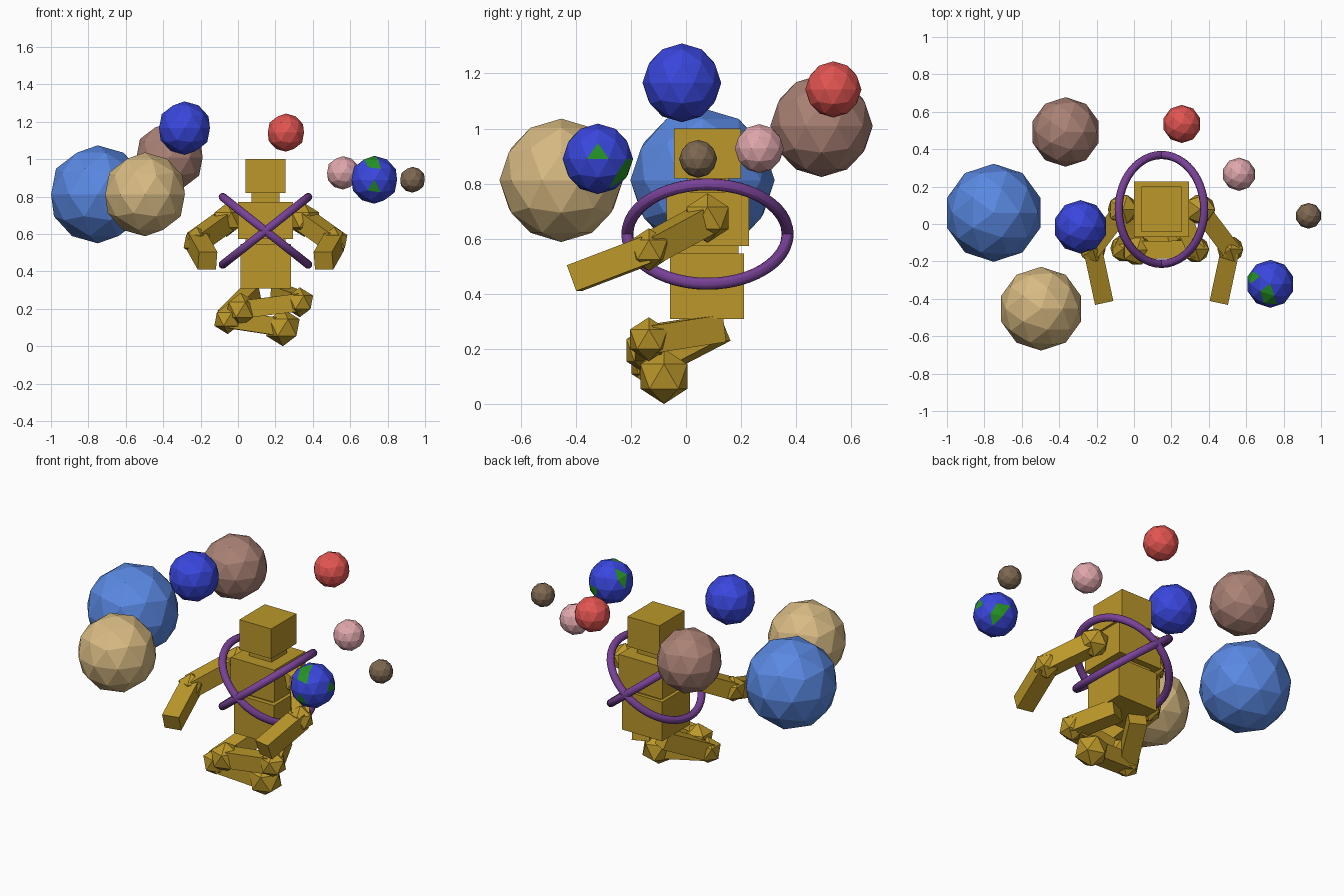
import bpy
import bmesh
from math import radians
from mathutils import Vector

if "Cube" in bpy.data.objects:
    bpy.data.objects.remove(bpy.data.objects["Cube"])

CX, CY = 0.147, 0.08   # body axis


def material(name, rgb):
    m = bpy.data.materials.new(name)
    m.diffuse_color = (*[(c / 255) ** 2.2 for c in rgb], 1)
    m.use_nodes = True
    m.node_tree.nodes["Principled BSDF"].inputs["Base Color"].default_value = m.diffuse_color
    return m


GOLD = material("gold", (186, 150, 46))
PURPLE = material("purple", (120, 68, 150))
GREEN = material("green", (42, 145, 42))
NAVY = material("deep_blue", (60, 72, 220))


def finish(name, mat):
    ob = bpy.context.object
    ob.name = name
    ob.data.materials.append(mat)
    return ob


def ball(name, loc, r, mat, sub=2):
    bpy.ops.mesh.primitive_ico_sphere_add(subdivisions=sub, radius=r, location=loc)
    return finish(name, mat)


def box(name, lo, hi):
    lo, hi = Vector(lo), Vector(hi)
    bpy.ops.mesh.primitive_cube_add(size=1, location=(lo + hi) / 2)
    bpy.context.object.scale = hi - lo
    return finish(name, GOLD)


def limb(name, a, b, t):
    a, b = Vector(a), Vector(b)
    bpy.ops.mesh.primitive_cube_add(size=1, location=(a + b) / 2)
    ob = finish(name, GOLD)
    ob.rotation_euler = (b - a).to_track_quat('Z', 'Y').to_euler()
    ob.scale = (t, t, (b - a).length)
    return ob


# Torso, neck and head
box("pelvis", (0.013, -0.058, 0.308), (0.283, 0.21, 0.547))
box("waist", (0.04, -0.03, 0.54), (0.254, 0.19, 0.58))
box("chest", (0.0, -0.07, 0.573), (0.294, 0.228, 0.77))
box("neck", (0.072, 0.005, 0.765), (0.222, 0.155, 0.825))
box("head", (0.04, -0.044, 0.818), (0.254, 0.2, 1.0))

# Arms, mirrored about the body axis
for side, s in (("left", -1), ("right", 1)):
    shoulder = (CX + s * 0.207, 0.078, 0.675)
    elbow = (CX + s * 0.368, -0.135, 0.56)
    hand = (CX + s * 0.31, -0.405, 0.457)
    ball(side + "_shoulder", shoulder, 0.09, GOLD, 1)
    limb(side + "_upper_arm", shoulder, elbow, 0.1)
    ball(side + "_elbow", elbow, 0.078, GOLD, 1)
    limb(side + "_forearm", elbow, hand, 0.1)

# Crossed legs: hip, knee, foot
legs = {
    "right": ((0.22, 0.12, 0.275), (0.33, -0.135, 0.235), (0.015, -0.14, 0.195), 0.09),
    "left": ((0.075, 0.12, 0.275), (-0.055, -0.13, 0.145), (0.24, -0.08, 0.1), 0.1),
}
for side, (hip, knee, foot, r) in legs.items():
    limb(side + "_thigh", hip, knee, 0.1)
    ball(side + "_knee", knee, 0.08, GOLD, 1)
    limb(side + "_shin", knee, foot, 0.095)
    ball(side + "_foot", foot, r, GOLD, 1)

# Two crossed rings around the body
for i, s in enumerate((-1, 1)):
    bpy.ops.mesh.primitive_torus_add(
        major_radius=0.291, minor_radius=0.022, major_segments=48, minor_segments=12,
        location=(CX, 0.078, 0.617), rotation=(0, s * radians(38.3), 0))
    finish("ring_%d" % (i + 1), PURPLE)
    bpy.ops.object.shade_smooth_by_angle()

# Planets
planets = [
    ("large_blue_planet", (-0.75, 0.06, 0.812), 0.262, (90, 135, 225)),
    ("tan_planet", (-0.497, -0.453, 0.812), 0.224, (215, 185, 130)),
    ("brown_planet", (-0.366, 0.492, 1.01), 0.186, (168, 128, 116)),
    ("red_planet", (0.256, 0.535, 1.142), 0.102, (225, 85, 82)),
    ("pink_planet", (0.561, 0.266, 0.927), 0.089, (222, 165, 170)),
    ("small_brown_planet", (0.933, 0.044, 0.89), 0.069, (125, 104, 82)),
]
for name, loc, r, rgb in planets:
    ball(name, loc, r, material(name + "_colour", rgb))
ball("deep_blue_planet", (-0.286, -0.015, 1.166), 0.143, NAVY)

# Blue planet with green land faces
earth = ball("land_planet", (0.729, -0.32, 0.89), 0.128, NAVY)
earth.data.materials.append(GREEN)
land = [((0.08, -0.5, 0.8), 3), ((0, -0.86, -0.5), 1), ((0.97, 0, 0.2), 1),
        ((0.5, 0.77, -0.35), 3), ((-0.8, 0.2, 0.45), 2)]
bm = bmesh.new()
bm.from_mesh(earth.data)
for d, n in land:
    v = Vector(d).normalized()
    for f in sorted(bm.faces, key=lambda f: -f.normal.dot(v))[:n]:
        f.material_index = 1
bm.to_mesh(earth.data)
bm.free()
